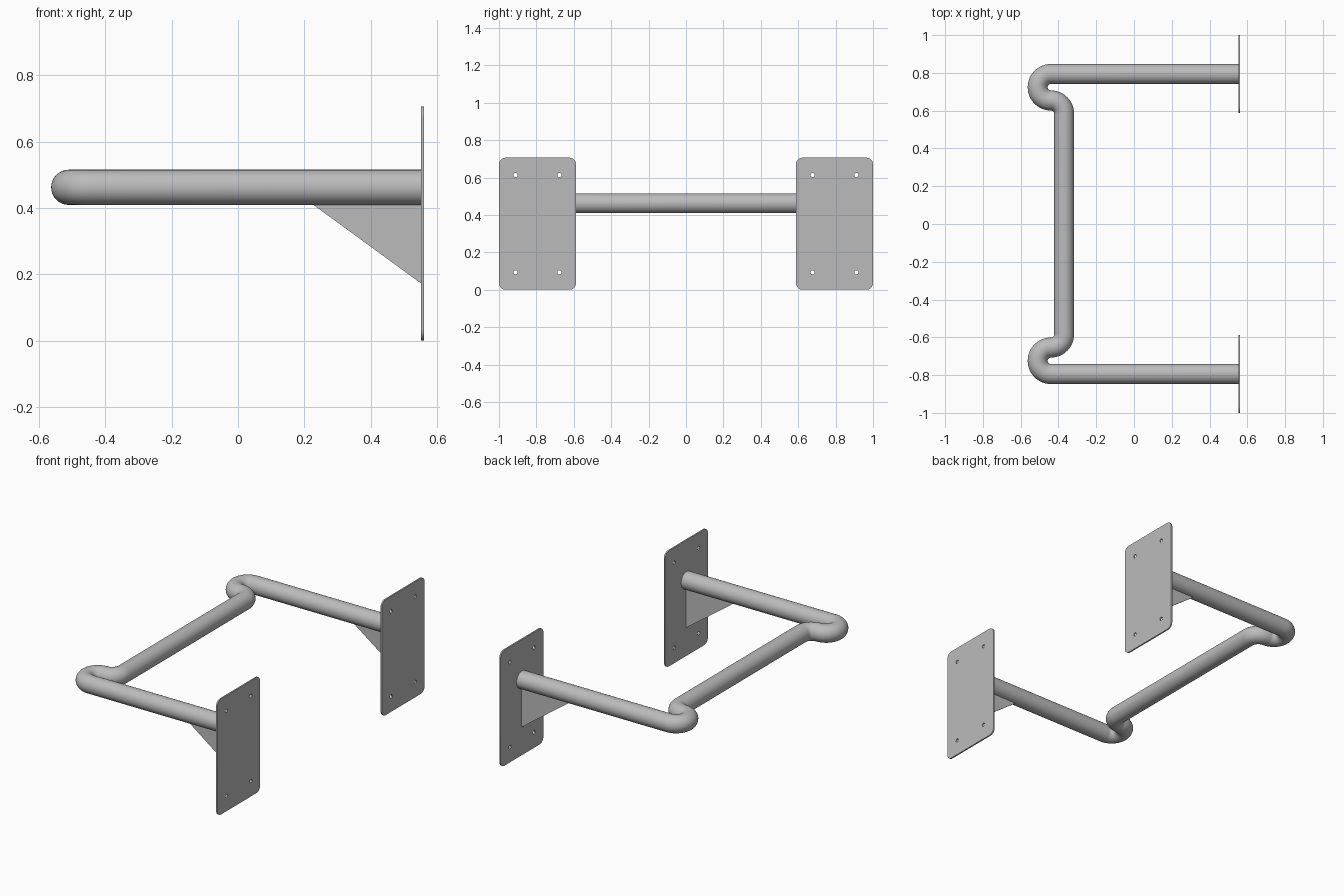
import bpy
from math import cos, sin, pi, radians

if "Cube" in bpy.data.objects:
    bpy.data.objects.remove(bpy.data.objects["Cube"])

GREY = (0.5, 0.5, 0.5, 1)
steel = bpy.data.materials.new("grey_steel")
steel.use_nodes = True
steel.diffuse_color = GREY
steel.node_tree.nodes["Principled BSDF"].inputs["Base Color"].default_value = GREY

PIPE_R, PIPE_Z = 0.053, 0.462
ARM_Y, BEND_R, BEND_X = 0.794, 0.07, -0.44
PLATE_X, PLATE_T = 0.5565, 0.009
PLATE_W, PLATE_H, CORNER = 0.412, 0.706, 0.035


def arc(cx, cy, r, start, end, steps):
    """Points on a circular arc, angles in degrees."""
    angles = [radians(start + (end - start) * i / steps) for i in range(steps + 1)]
    return [(cx + r * cos(a), cy + r * sin(a)) for a in angles]


def curve_part(name, splines, location, rotation=(0, 0, 0), thickness=0, tube=0):
    """Flat outline with holes given a thickness, or a round tube along a path."""
    data = bpy.data.curves.new(name, "CURVE")
    data.dimensions = "3D" if tube else "2D"
    if tube:
        data.bevel_depth = tube
        data.bevel_resolution = 14
        data.use_fill_caps = True
    else:
        data.fill_mode = "BOTH"
        data.extrude = thickness / 2
    for points in splines:
        spline = data.splines.new("POLY")
        spline.points.add(len(points) - 1)
        for p, (u, v) in zip(spline.points, points):
            p.co = (u, v, 0, 1)
        spline.use_cyclic_u = not tube
    data.materials.append(steel)
    obj = bpy.data.objects.new(name, data)
    bpy.context.collection.objects.link(obj)
    obj.location = location
    obj.rotation_euler = rotation
    bpy.ops.object.select_all(action="DESELECT")
    obj.select_set(True)
    bpy.context.view_layer.objects.active = obj
    bpy.ops.object.convert(target="MESH")
    bpy.ops.object.shade_smooth_by_angle(angle=radians(30))
    return bpy.context.object


# Bent pipe: arm, U-bend and quarter bend, mirrored about the middle of the bar
half = [(PLATE_X - PLATE_T / 2, ARM_Y)]
half += arc(BEND_X, ARM_Y - BEND_R, BEND_R, 90, 270, 24)
half += arc(BEND_X, ARM_Y - 3 * BEND_R, BEND_R, 90, 0, 12)[1:]
path = half + [(x, -y) for x, y in reversed(half)]
curve_part("bent_pipe", [path], (0, 0, PIPE_Z), tube=PIPE_R)

# Mounting plate outline with rounded corners and four screw holes
plate = []
for i, (sx, sy) in enumerate([(1, 1), (-1, 1), (-1, -1), (1, -1)]):
    plate += arc(sx * (PLATE_W / 2 - CORNER), sy * (PLATE_H / 2 - CORNER),
                 CORNER, 90 * i, 90 * i + 90, 8)
holes = [arc(sx * 0.117, sy * 0.26, 0.011, 0, 360, 16)[:-1]
         for sx in (-1, 1) for sy in (-1, 1)]

# Triangular gusset under each arm
gusset = [(0.215, 0.418), (0.552, 0.172), (0.552, 0.418)]

for side, s in (("left", 1), ("right", -1)):
    suffix = "back" if s > 0 else "front"
    curve_part("mounting_plate_" + suffix, [plate] + holes,
               (PLATE_X, s * ARM_Y, PLATE_H / 2), (pi / 2, 0, pi / 2), PLATE_T)
    curve_part("gusset_" + suffix, [gusset],
               (0, s * ARM_Y, 0), (pi / 2, 0, 0), PLATE_T)
